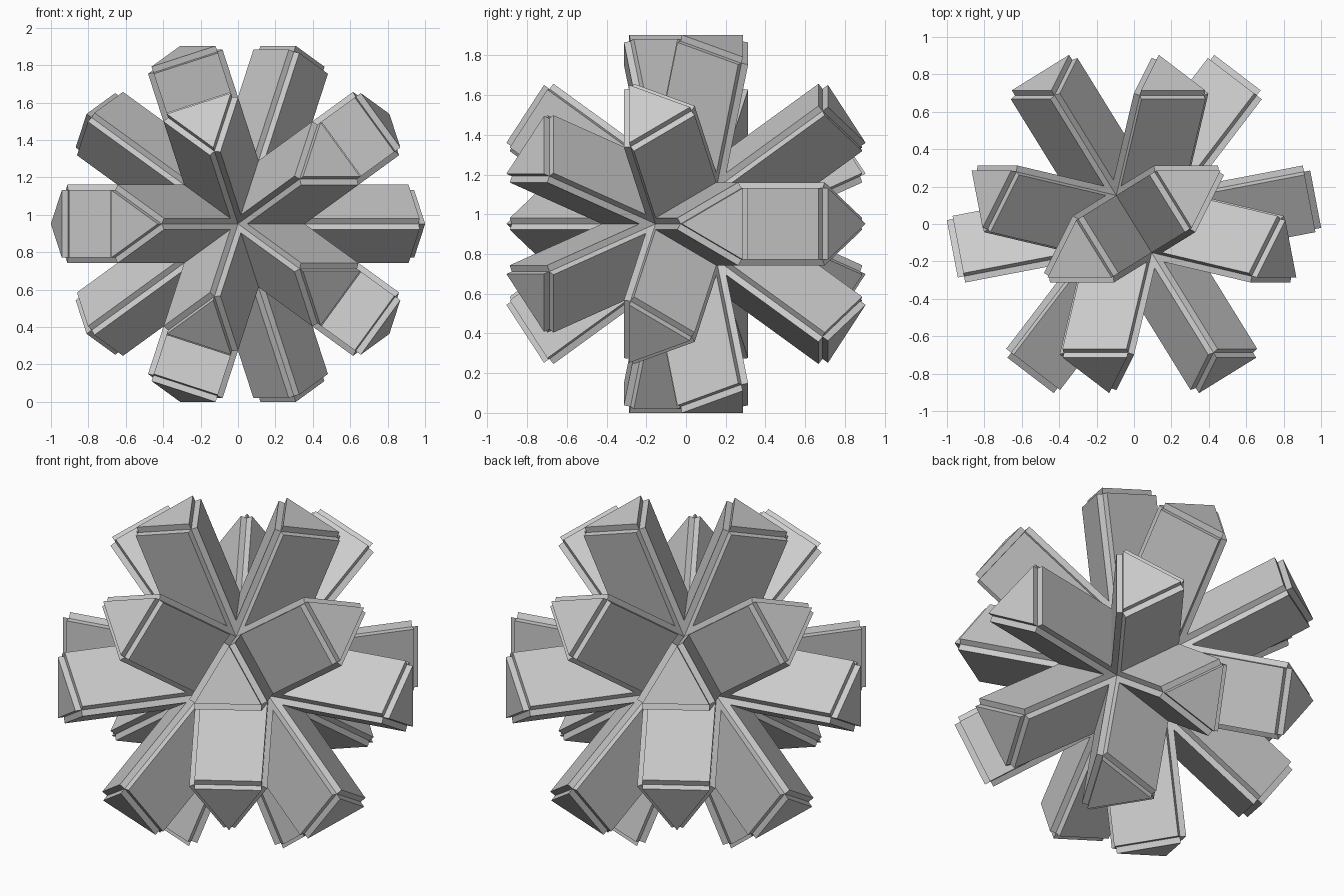
import bpy, bmesh, math
from mathutils import Matrix

if "Cube" in bpy.data.objects:
    bpy.data.objects.remove(bpy.data.objects["Cube"])

EDGE = 0.36      # edge of the core icosahedron
REACH = 0.979    # centre to end of each prong
PLATE = 0.034    # thickness of the raised plate on every face
RADIUS = EDGE * math.sin(math.radians(72))
INNER = EDGE * 0.7558


def push_faces(bm, faces, dist):
    """Extrude every face on its own along its normal."""
    out = bmesh.ops.extrude_discrete_faces(bm, faces=faces)["faces"]
    bm.normal_update()
    for f in out:
        n = f.normal.copy()
        for v in f.verts:
            v.co += n * dist


bm = bmesh.new()

# core, with a five-sided corner facing front
bmesh.ops.create_icosphere(bm, subdivisions=1, radius=RADIUS,
                           matrix=Matrix.Rotation(math.radians(90), 4, 'X'))
bm.normal_update()

# twenty triangular prongs
push_faces(bm, bm.faces[:], REACH - PLATE - INNER)
bm.normal_update()

# raised plate on every face, leaving a groove along each edge
push_faces(bm, bm.faces[:], PLATE)

# stand on the ground
low = min(v.co.z for v in bm.verts)
bmesh.ops.translate(bm, verts=bm.verts[:], vec=(0, 0, -low))
bm.normal_update()

mesh = bpy.data.meshes.new("prong_star")
bm.to_mesh(mesh)
bm.free()
bpy.context.collection.objects.link(bpy.data.objects.new("prong_star", mesh))
